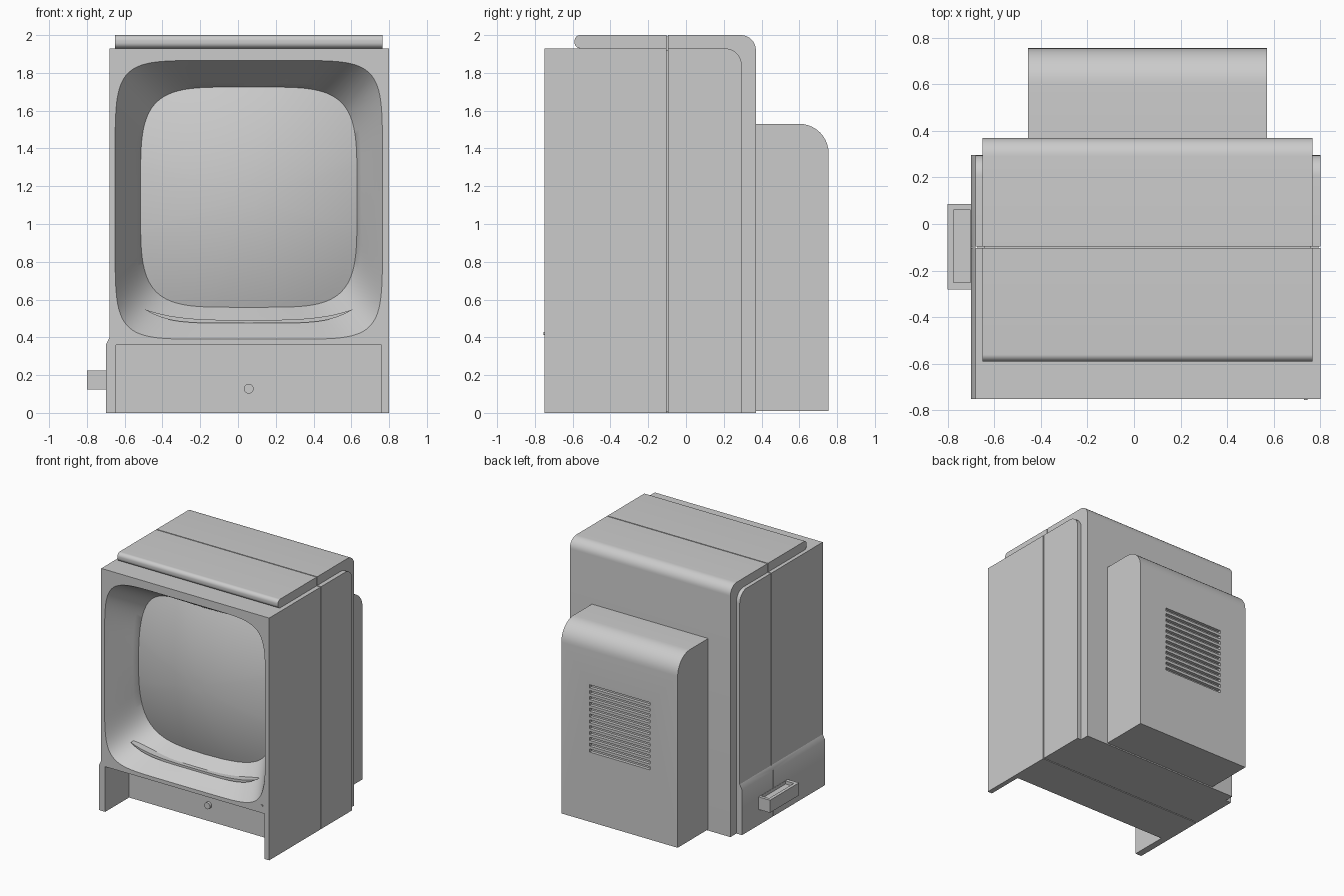
import bpy, bmesh, math
from mathutils import Vector

if "Cube" in bpy.data.objects:
    bpy.data.objects.remove(bpy.data.objects["Cube"])


def make(name, bm):
    bmesh.ops.recalc_face_normals(bm, faces=bm.faces)
    me = bpy.data.meshes.new(name)
    bm.to_mesh(me)
    bm.free()
    ob = bpy.data.objects.new(name, me)
    bpy.context.collection.objects.link(ob)
    return ob


def boxes(name, ranges):
    """One mesh of boxes, each given as (x0, x1, y0, y1, z0, z1)."""
    bm = bmesh.new()
    for x0, x1, y0, y1, z0, z1 in ranges:
        vs = bmesh.ops.create_cube(bm, size=1)['verts']
        for v in vs:
            v.co = ((x0 + x1) / 2 + v.co.x * (x1 - x0),
                    (y0 + y1) / 2 + v.co.y * (y1 - y0),
                    (z0 + z1) / 2 + v.co.z * (z1 - z0))
    return make(name, bm)


def rounded(points, steps=10):
    """Profile of (u, v, radius) corners, right-angled where rounded."""
    out = []
    for i, (u, v, r) in enumerate(points):
        p = Vector((u, v))
        if not r:
            out.append(p)
            continue
        a = (Vector(points[i - 1][:2]) - p).normalized() * r
        b = (Vector(points[(i + 1) % len(points)][:2]) - p).normalized() * r
        for k in range(steps + 1):
            t = k / steps * math.pi / 2
            out.append(p + a * (1 - math.sin(t)) + b * (1 - math.cos(t)))
    return out


def prism(name, points, axis, start, end):
    """Extrude a profile along x (profile in yz) or y (profile in xz)."""
    bm = bmesh.new()
    place = (lambda p, d: (d, p[0], p[1])) if axis == 'x' else (lambda p, d: (p[0], d, p[1]))
    a = [bm.verts.new(place(p, start)) for p in points]
    b = [bm.verts.new(place(p, end)) for p in points]
    bm.faces.new(a)
    bm.faces.new(b[::-1])
    for i in range(len(a)):
        j = (i + 1) % len(a)
        bm.faces.new((a[i], a[j], b[j], b[i]))
    return make(name, bm)


def loft(name, rings, cap_start=True):
    bm = bmesh.new()
    loops = [[bm.verts.new(p) for p in ring] for ring in rings]
    n = len(loops[0])
    for a, b in zip(loops, loops[1:]):
        for i in range(n):
            j = (i + 1) % n
            bm.faces.new((a[i], a[j], b[j], b[i]))
    if cap_start:
        bm.faces.new(loops[0])
    bm.faces.new(loops[-1])
    return make(name, bm)


def cut(ob, cutter):
    cutter.hide_render = True
    mod = ob.modifiers.new('cut', 'BOOLEAN')
    mod.operation, mod.solver, mod.object = 'DIFFERENCE', 'EXACT', cutter
    bpy.context.view_layer.objects.active = ob
    bpy.ops.object.modifier_apply(modifier=mod.name)
    bpy.data.objects.remove(cutter)


def seam(ob, x0, x1, z0, z1):
    """Shallow groove round the body at y = -0.10."""
    y = (-0.104, -0.096)
    for r in ((-1, x0, *y, -1, 3), (x1, 1, *y, -1, 3),
              (-1, 1, *y, -1, z0), (-1, 1, *y, z1, 3)):
        cut(ob, boxes('seam_cutter', [r]))


def disc(name, x, z, y0, y1, r):
    ring = [(x + r * math.cos(k * math.pi / 12), z + r * math.sin(k * math.pi / 12))
            for k in range(24)]
    return prism(name, ring, 'y', y0, y1)


def squircle(cx, cz, hx, hz, n, count=112):
    pts = []
    for k in range(count):
        a = 2 * math.pi * k / count
        c, s = math.cos(a), math.sin(a)
        pts.append((cx + math.copysign(abs(c) ** (2 / n), c) * hx,
                    cz + math.copysign(abs(s) ** (2 / n), s) * hz))
    return pts


CX = 0.057
SCREEN_Z = 1.142


def glass_y(x, z):
    return -0.61 + 0.28 * ((x - CX) ** 2 + (z - SCREEN_Z) ** 2)


# Main cabinet
cabinet = prism('cabinet', rounded([(-0.75, 0, 0), (0.295, 0, 0), (0.295, 1.93, 0.09),
                                    (-0.75, 1.93, 0)]), 'x', -0.68, 0.80)

# Flared screen surround, ending on the curved glass
outer = squircle(CX, 1.128, 0.708, 0.738, 7)
inner = squircle(CX, SCREEN_Z, 0.573, 0.583, 4.5)
rings = [[(x, -0.80, z) for x, z in outer]]
for k in range(7):
    t = k / 6
    rings.append([(p[0] + (q[0] - p[0]) * t, -0.75 + (glass_y(*q) + 0.75) * t,
                   p[1] + (q[1] - p[1]) * t) for p, q in zip(outer, inner)])
rings.append([(x, -0.35, z) for x, z in inner])
cut(cabinet, loft('surround_cutter', rings))

# Recess under the screen, then the seam
cut(cabinet, boxes('recess_cutter', [(-0.645, 0.76, -0.9, -0.45, -0.1, 0.36)]))
seam(cabinet, -0.672, 0.792, 0.008, 1.922)

# Domed screen
dome = []
for k in range(14):
    s = 1.008 * (1 - k / 14)
    ring = [(CX + (x - CX) * s, SCREEN_Z + (z - SCREEN_Z) * s) for x, z in inner]
    dome.append([(x, glass_y(x, z), z) for x, z in ring])
loft('screen', dome, cap_start=False)

# Crescent lip below the screen
N = 24
us = [-1 + 2 * k / N for k in range(N + 1)]
low = [(CX + 0.555 * u, 0.475 + 0.075 * abs(u) ** 5) for u in us]
high = [(CX + 0.555 * u, 0.492 + 0.058 * abs(u) ** 3.5) for u in us[1:-1]]
prism('screen_lip', low + high[::-1], 'y', -0.64, -0.50)

# Top and back cover
cover = prism('top_back_cover', rounded([
    (-0.59, 1.93, 0.03), (-0.59, 2.0, 0.03), (0.37, 2.0, 0.08), (0.37, 0, 0),
    (0.285, 0, 0), (0.285, 1.84, 0), (0.18, 1.92, 0), (-0.5, 1.92, 0), (-0.5, 1.93, 0)]),
    'x', -0.65, 0.765)
seam(cover, -0.642, 0.757, -0.5, 1.992)

# Thicker lower panel on the left side
panel = prism('lower_side_panel', [(-0.70, 0), (-0.70, 0.36), (-0.68, 0.40), (-0.68, 0)],
              'y', -0.75, 0.295)
cut(panel, boxes('panel_seam_cutter', [(-0.8, -0.692, -0.104, -0.096, -1, 1)]))

# Side handle with a pocket in its top
handle = boxes('side_handle', [(-0.80, -0.695, -0.28, 0.085, 0.125, 0.225)])
cut(handle, boxes('handle_cutter', [(-0.775, -0.702, -0.25, 0.06, 0.20, 0.3)]))

# Rear housing with louvre slots
housing = prism('rear_housing', rounded([(0.36, 0.01, 0), (0.755, 0.01, 0),
                                         (0.755, 1.53, 0.155), (0.36, 1.53, 0)]),
                'x', -0.455, 0.57)
cut(housing, boxes('vent_cutter', [(-0.21, 0.32, 0.73, 0.8, 0.565 + 0.0465 * k,
                                    0.59 + 0.0465 * k) for k in range(12)]))

# Control knob and indicator light
disc('control_knob', CX, 0.128, -0.47, -0.44, 0.026)
disc('indicator_light', 0.737, 0.42, -0.755, -0.74, 0.008)

# Smooth the rounded surfaces, keep hard edges
bpy.ops.object.select_all(action='DESELECT')
for ob in bpy.context.scene.objects:
    ob.select_set(True)
    bpy.context.view_layer.objects.active = ob
bpy.ops.object.shade_smooth_by_angle(angle=math.radians(30))
